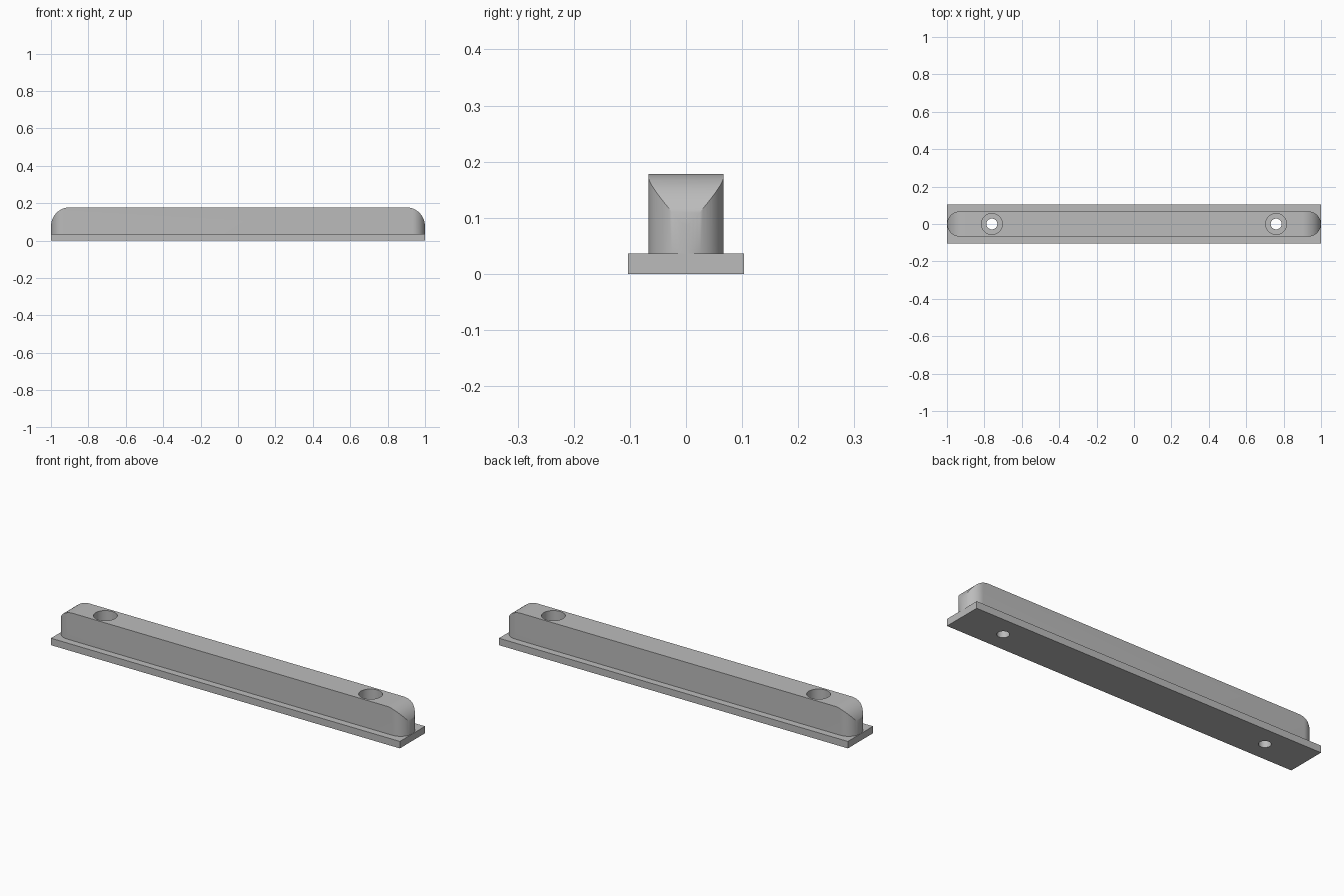
import bpy
import bmesh
from math import sin, cos, pi
from mathutils import Vector

if "Cube" in bpy.data.objects:
    bpy.data.objects.remove(bpy.data.objects["Cube"], do_unlink=True)

HALF_LEN, BODY_R, BASE_W = 0.999, 0.067, 0.103
BASE_TOP, TOP, END_R = 0.036, 0.178, 0.1
HOLE_X, HOLE_R, BORE_R, BORE_FLOOR = 0.76, 0.029, 0.056, 0.08

grey = bpy.data.materials.new("plain grey")
grey.use_nodes = True
grey.diffuse_color = (0.5, 0.5, 0.5, 1)
grey.node_tree.nodes["Principled BSDF"].inputs["Base Color"].default_value = (0.5, 0.5, 0.5, 1)


def prism(name, points, direction):
    """Extrude a closed outline along a direction."""
    bm = bmesh.new()
    face = bm.faces.new([bm.verts.new(p) for p in points])
    out = bmesh.ops.extrude_face_region(bm, geom=[face])
    moved = [v for v in out["geom"] if isinstance(v, bmesh.types.BMVert)]
    bmesh.ops.translate(bm, verts=moved, vec=Vector(direction))
    bmesh.ops.recalc_face_normals(bm, faces=bm.faces)
    mesh = bpy.data.meshes.new(name)
    bm.to_mesh(mesh)
    bm.free()
    mesh.materials.append(grey)
    obj = bpy.data.objects.new(name, mesh)
    bpy.context.collection.objects.link(obj)
    return obj


def arc(cx, cy, r, start, end, steps):
    return [(cx + r * cos(start + (end - start) * i / steps),
             cy + r * sin(start + (end - start) * i / steps)) for i in range(steps + 1)]


def combine(target, tool, operation):
    """Apply a boolean and discard the tool."""
    mod = target.modifiers.new("combine", 'BOOLEAN')
    mod.operation, mod.solver, mod.object = operation, 'EXACT', tool
    bpy.context.view_layer.objects.active = target
    bpy.ops.object.modifier_apply(modifier=mod.name)
    bpy.data.objects.remove(tool, do_unlink=True)


# Rail with semicircular ends in plan
cx = HALF_LEN - BODY_R
plan = arc(cx, 0, BODY_R, -pi / 2, pi / 2, 32) + arc(-cx, 0, BODY_R, pi / 2, 3 * pi / 2, 32)
rail = prism("mounting_rail", [(x, y, 0.01) for x, y in plan], (0, 0, TOP - 0.01))

# Round the top of both ends, seen from the side
ex, ez = HALF_LEN + 0.0005 - END_R, TOP - END_R
side = arc(ex, ez, END_R, 0, pi / 2, 20) + arc(-ex, ez, END_R, pi / 2, pi, 20)
side += [(-ex - END_R, -0.1), (ex + END_R, -0.1)]
combine(rail, prism("end_rounding", [(x, -0.2, z) for x, z in side], (0, 0.4, 0)), 'INTERSECT')

# Base plate
base = [(-1, -BASE_W, 0), (1, -BASE_W, 0), (1, BASE_W, 0), (-1, BASE_W, 0)]
combine(rail, prism("base_plate", base, (0, 0, BASE_TOP)), 'UNION')

# Counterbored screw holes
for x in (-HOLE_X, HOLE_X):
    for radius, bottom in ((BORE_R, BORE_FLOOR), (HOLE_R, -0.1)):
        ring = arc(x, 0, radius, 0, 2 * pi, 40)[:-1]
        tool = prism("hole_cutter", [(px, py, bottom) for px, py in ring], (0, 0, 0.4))
        combine(rail, tool, 'DIFFERENCE')

bpy.ops.object.select_all(action='DESELECT')
rail.select_set(True)
bpy.context.view_layer.objects.active = rail
bpy.ops.object.shade_smooth_by_angle(angle=pi / 6)
